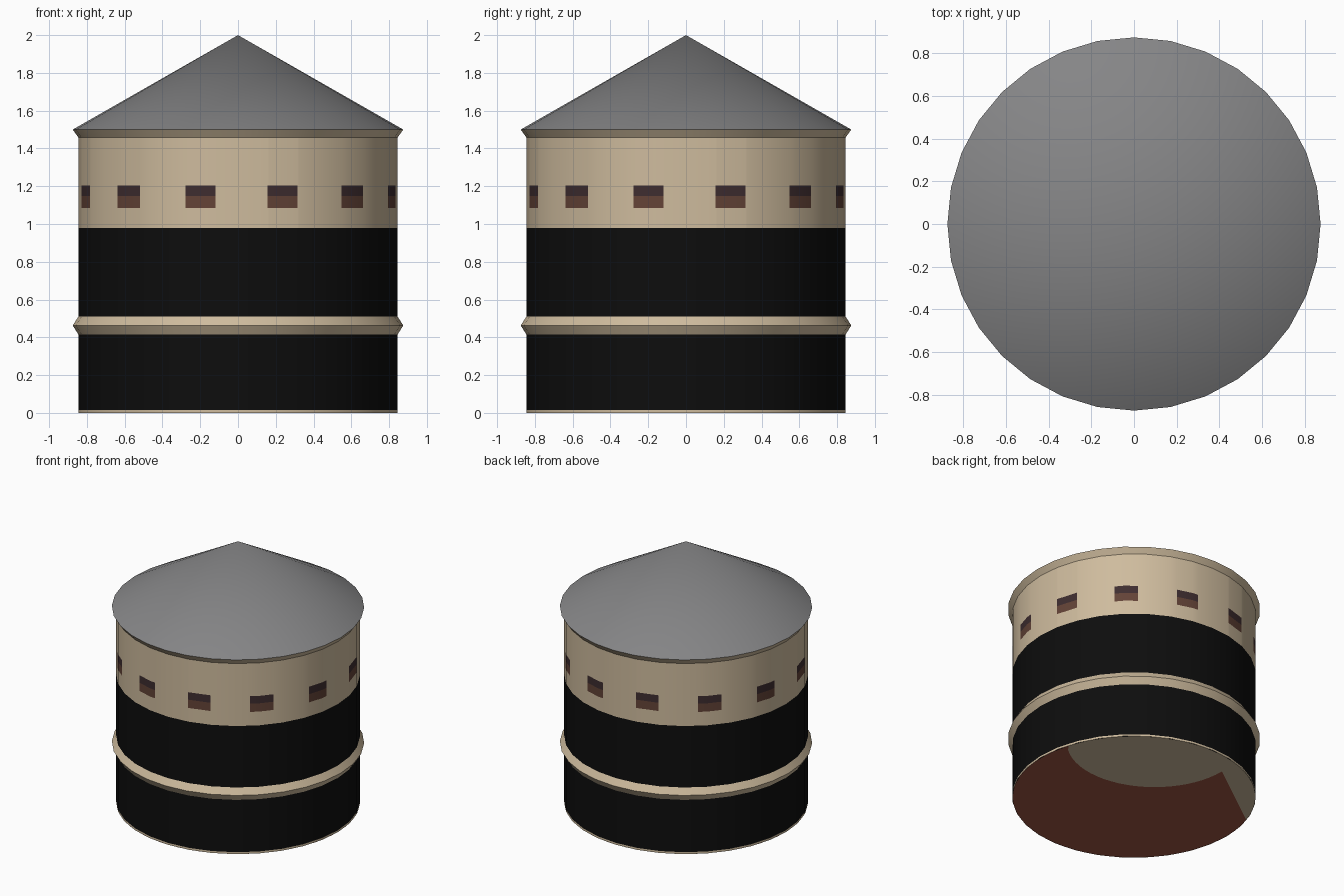
import bpy, bmesh, math
from mathutils import Vector

if "Cube" in bpy.data.objects:
    bpy.data.objects.remove(bpy.data.objects["Cube"])

SIDES = 32
R, RIM = 0.845, 0.875


def material(name, rgb):
    m = bpy.data.materials.new(name)
    m.diffuse_color = (*rgb, 1)
    m.use_nodes = True
    m.node_tree.nodes["Principled BSDF"].inputs["Base Color"].default_value = m.diffuse_color
    return m


BEIGE = material("beige plaster", (0.62, 0.50, 0.34))
BLACK = material("black band", (0.004, 0.004, 0.004))
ROOF = material("grey roof", (0.235, 0.235, 0.24))
BROWN = material("brown window", (0.125, 0.056, 0.038))
DARK = material("dark window top", (0.048, 0.026, 0.029))
RUST = material("rust floor", (0.34, 0.09, 0.055))


def finish(bm, name, mats, smooth=True):
    me = bpy.data.meshes.new(name)
    bm.to_mesh(me)
    bm.free()
    ob = bpy.data.objects.new(name, me)
    bpy.context.collection.objects.link(ob)
    for m in mats:
        me.materials.append(m)
    if smooth:
        bpy.ops.object.select_all(action='DESELECT')
        ob.select_set(True)
        bpy.context.view_layer.objects.active = ob
        bpy.ops.object.shade_smooth_by_angle(angle=math.radians(30))
    return ob


def lathe(profile):
    """Spin (radius, z) points, bottom to top, into a faceted shell."""
    bm = bmesh.new()
    rings = []
    for r, z in profile:
        n = SIDES if r > 0 else 1
        rings.append([bm.verts.new((r * math.cos(2 * math.pi * i / SIDES),
                                    r * math.sin(2 * math.pi * i / SIDES), z))
                      for i in range(n)])
    for a, b in zip(rings, rings[1:]):
        for i in range(SIDES):
            j = (i + 1) % SIDES
            top = [b[j], b[i]] if len(b) > 1 else [b[0]]
            bm.faces.new([a[i], a[j]] + top)
    return bm


# Plain shells: foot strip, black bands, moulding ring, eave, roof
for name, profile, mat in (
    ("foot_strip", [(R, 0), (R, 0.015)], BEIGE),
    ("lower_band", [(R, 0.015), (R, 0.415)], BLACK),
    ("moulding_ring", [(R, 0.415), (RIM, 0.463), (R, 0.51)], BEIGE),
    ("middle_band", [(R, 0.51), (R, 0.98)], BLACK),
    ("eave", [(R, 1.458), (RIM, 1.5)], BEIGE),
    ("roof", [(RIM, 1.5), (0, 2.0)], ROOF),
):
    finish(lathe(profile), name, [mat])

# Upper wall with twelve windows cut in as faces
FIRST, STEP, HALF = 16.35, 30, 5.6      # degrees from the front towards +x
LOW, MID, HIGH = 1.085, 1.148, 1.205
bm = lathe([(R, 0.98), (R, LOW), (R, MID), (R, HIGH), (R, 1.458)])
for k in range(6):
    for side in (-HALF, HALF):
        t = math.radians(FIRST + STEP * k + side)
        bmesh.ops.bisect_plane(bm, geom=bm.verts[:] + bm.edges[:] + bm.faces[:],
                               plane_co=(0, 0, 0), dist=1e-5,
                               plane_no=(math.cos(t), math.sin(t), 0))
for f in bm.faces:
    c = f.calc_center_median()
    angle = math.degrees(math.atan2(c.x, -c.y))
    off = (angle - FIRST + STEP / 2) % STEP - STEP / 2
    if abs(off) < HALF and LOW < c.z < HIGH:
        f.material_index = 1 if c.z < MID else 2
finish(bm, "upper_wall", [BEIGE, BROWN, DARK])

# Underside: a rust area and a beige area sharing one border
A = math.radians(140)
RIGHT, AWAY = Vector((math.cos(A), math.sin(A), 0)), Vector((-math.sin(A), math.cos(A), 0))


def arc(cx, cy, r, a0, a1, n):
    return [(cx + r * math.cos(math.radians(a0 + (a1 - a0) * i / n)),
             cy + r * math.sin(math.radians(a0 + (a1 - a0) * i / n)))
            for i in range(n + 1)]


rust_edge = arc(0, 0, 0.997, 22.5, 237.5, 40)
beige_edge = arc(0, 0, 0.997, 237.5, 382.5, 28)
border = arc(0.17, -0.88, 0.72, 177, 40, 24)[1:]   # curve, then straight to the rim
bm = bmesh.new()


def rim_verts(points):
    return [bm.verts.new((RIGHT * x + AWAY * y) * R) for x, y in points]


rust, inner, beige = rim_verts(rust_edge), rim_verts(border), rim_verts(beige_edge[1:-1])
f = bm.faces.new(list(reversed(rust + inner)))
g = bm.faces.new(list(reversed([rust[-1]] + beige + [rust[0]] + inner[::-1])))
g.material_index = 1
bmesh.ops.triangulate(bm, faces=[f, g])
for f in bm.faces:
    if f.normal.z > 0:
        f.normal_flip()
finish(bm, "underside", [RUST, BEIGE], smooth=False)
